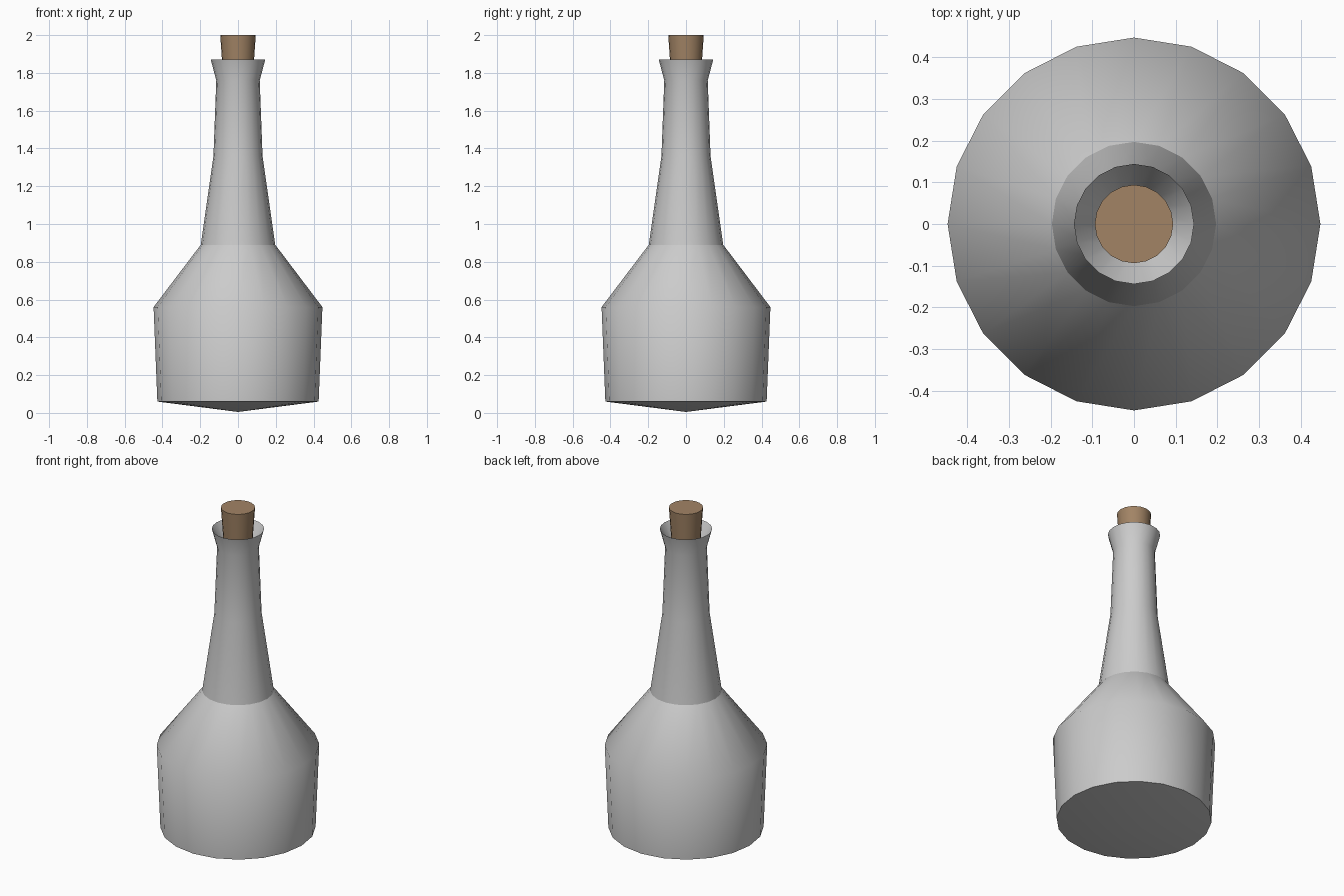
import bpy, bmesh, math

if "Cube" in bpy.data.objects:
    bpy.data.objects.remove(bpy.data.objects["Cube"])

SIDES = 20


def lathe(name, profile, sharp=(), colour=None):
    """Spin (radius, z) points round z; radius 0 becomes a single pole."""
    bm = bmesh.new()
    rings = []
    for r, z in profile:
        if r == 0:
            rings.append([bm.verts.new((0, 0, z))] * SIDES)
        else:
            rings.append([bm.verts.new((r * math.cos(2 * math.pi * i / SIDES),
                                        r * math.sin(2 * math.pi * i / SIDES), z))
                          for i in range(SIDES)])
    for a, b in zip(rings, rings[1:]):
        for i in range(SIDES):
            j = (i + 1) % SIDES
            loop = list(dict.fromkeys((a[i], a[j], b[j], b[i])))
            bm.faces.new(loop).smooth = True
    # crease the chosen rings so the shading breaks there
    for k in sharp:
        for i in range(SIDES):
            bm.edges.get((rings[k][i], rings[k][(i + 1) % SIDES])).smooth = False
    mesh = bpy.data.meshes.new(name)
    bm.to_mesh(mesh)
    bm.free()
    obj = bpy.data.objects.new(name, mesh)
    bpy.context.collection.objects.link(obj)
    if colour:
        mat = bpy.data.materials.new(name + "_colour")
        mat.diffuse_color = colour
        mat.use_nodes = True
        mat.node_tree.nodes["Principled BSDF"].inputs["Base Color"].default_value = mat.diffuse_color
        mesh.materials.append(mat)
    return obj


# bottle: shallow pointed base, body, shoulder, neck, flared lip and inner funnel
lathe("bottle", [(0, 0.005), (0.427, 0.06), (0.447, 0.56), (0.197, 0.89),
                 (0.13, 1.36), (0.115, 1.76), (0.144, 1.87), (0.077, 1.75)],
      sharp=(1, 3, 6))

# tapered cork stopper
lathe("cork", [(0, 1.74), (0.076, 1.74), (0.094, 2.0), (0, 2.0)],
      sharp=(1, 2), colour=(0.36, 0.23, 0.13, 1))
